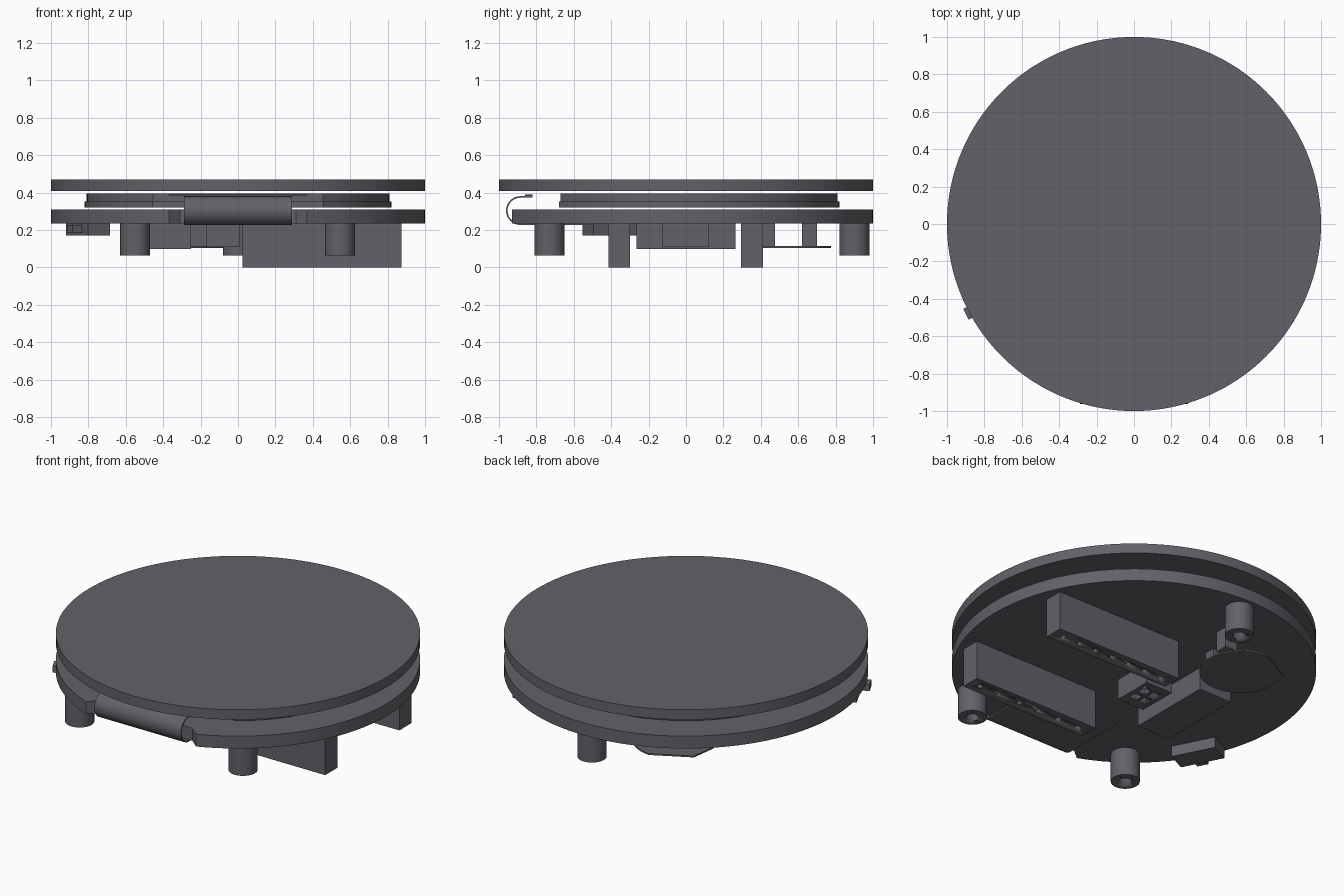
import bpy, bmesh, math
from mathutils import Matrix

cube = bpy.data.objects.get("Cube")
if cube:
    bpy.data.objects.remove(cube)

mat = bpy.data.materials.new("dark_grey")
mat.use_nodes = True
COLOUR = (0.125, 0.12, 0.138, 1)
mat.diffuse_color = COLOUR
mat.node_tree.nodes["Principled BSDF"].inputs["Base Color"].default_value = COLOUR


def finish(name, bm, smooth=True):
    bmesh.ops.recalc_face_normals(bm, faces=bm.faces)
    me = bpy.data.meshes.new(name)
    bm.to_mesh(me)
    bm.free()
    me.materials.append(mat)
    ob = bpy.data.objects.new(name, me)
    bpy.context.collection.objects.link(ob)
    bpy.ops.object.select_all(action='DESELECT')
    bpy.context.view_layer.objects.active = ob
    ob.select_set(True)
    if smooth:
        bpy.ops.object.shade_smooth_by_angle(angle=math.radians(30))
    return ob


def prism(name, points, z0, z1):
    """Extrude a flat outline between two heights."""
    bm = bmesh.new()
    face = bm.faces.new([bm.verts.new((x, y, z0)) for x, y in points])
    top = bmesh.ops.extrude_face_region(bm, geom=[face])["geom"]
    bmesh.ops.translate(bm, vec=(0, 0, z1 - z0),
                        verts=[v for v in top if isinstance(v, bmesh.types.BMVert)])
    return finish(name, bm)


def box(name, x0, x1, y0, y1, z0, z1):
    return prism(name, [(x0, y0), (x1, y0), (x1, y1), (x0, y1)], z0, z1)


def arc(r, a0, a1, n, cx=0, cy=0):
    angles = [math.radians(a0 + (a1 - a0) * i / n) for i in range(n + 1)]
    return [(cx + r * math.cos(a), cy + r * math.sin(a)) for a in angles]


def circle(r, n, cx=0, cy=0):
    return arc(r, 0, 360, n, cx, cy)[:-1]


def drill(ob, outlines, z0, z1):
    """Cut blind pockets of the given outlines, then drop the cutters."""
    for outline in outlines:
        cutter = prism("cutter", outline, z0, z1)
        cutter.hide_render = True
        mod = ob.modifiers.new("hole", 'BOOLEAN')
        mod.operation, mod.solver, mod.object = 'DIFFERENCE', 'EXACT', cutter
        bpy.context.view_layer.objects.active = ob
        bpy.ops.object.modifier_apply(modifier=mod.name)
        bpy.data.objects.remove(cutter)


BASE = 0.235  # underside of the circuit board

# Cover glass
prism("cover_glass", circle(1, 128), 0.41, 0.47)

# Display panel in two tiers, cut flat toward the front
for name, r, flat, z0, z1 in (("display_lower", 0.82, -0.68, 0.32, 0.352),
                              ("display_upper", 0.81, -0.67, 0.352, 0.395)):
    a = math.degrees(math.asin(flat / r))
    prism(name, arc(r, a, 180 - a, 96), z0, z1)

# Circuit board with a notch for the ribbon
a = -math.degrees(math.acos(0.37))
prism("circuit_board", arc(1, a, 180 - a, 128) + [(-0.31, -0.88), (0.31, -0.88)], BASE, 0.31)

# Ribbon cable: a thin strip folded round the board edge
T = 0.008
outer = arc(0.077, 270, 90, 24, -0.885, 0.304)
inner = arc(0.077 - T, 90, 270, 24, -0.885, 0.304)
path = ([(-0.49, outer[0][1])] + outer + [(-0.82, outer[-1][1])]
        + [(-0.82, inner[0][1])] + inner + [(-0.49, inner[-1][1])])
ribbon = prism("ribbon_cable", path, -0.29, 0.29)
# profile (y, z) and depth x
ribbon.data.transform(Matrix(((0, 0, 1, 0), (1, 0, 0, 0), (0, 1, 0, 0), (0, 0, 0, 1))))
box("ribbon_tab", -0.37, 0.37, -0.86, -0.82, 0.381, 0.39)

# Standoffs with screw holes
for name, x, y in (("standoff_front_right", -0.55, -0.73),
                   ("standoff_front_left", 0.545, -0.73),
                   ("standoff_back", 0, 0.9)):
    post = prism(name, circle(0.08, 40, x, y), 0.065, BASE)
    drill(post, [circle(0.036, 24, x, y)], 0, 0.18)

# Pin headers with socket holes
for name, y, count in (("header_front", -0.357, 6), ("header_back", 0.353, 7)):
    header = box(name, 0.025, 0.875, y - 0.058, y + 0.058, 0, BASE)
    drill(header, [circle(0.017, 12, 0.105 + 0.7 * i / (count - 1), y)
                   for i in range(count)], -0.05, 0.12)

# Four-way socket
socket = box("small_socket", -0.17, 0.01, -0.125, 0.12, 0.11, BASE)
drill(socket, [[(x - 0.025, y - 0.025), (x + 0.025, y - 0.025),
                (x + 0.025, y + 0.025), (x - 0.025, y + 0.025)]
               for x in (-0.115, -0.045) for y in (-0.04, 0.035)], 0.05, 0.18)

# Large component block
box("component_block", -0.47, -0.25, -0.265, 0.265, 0.10, BASE)

# Coin cell clip: round plate with two straight cuts, on legs
clip = arc(0.23, 190, 446, 48, -0.31, 0.547) + arc(0.235, 151, 151, 1, -0.31, 0.547)[:1]
prism("clip_plate", clip, 0.105, 0.114)
box("clip_leg_back", -0.15, -0.07, 0.62, 0.70, 0.112, BASE)
box("clip_leg_front", -0.25, -0.17, 0.41, 0.475, 0.112, BASE)

# Slide switch on the rim
turn = Matrix.Rotation(math.radians(207), 4, 'Z')
for name, r0, r1, t0, t1, z0, z1 in (
        ("switch_body", 0.835, 0.965, -0.13, 0.13, 0.17, BASE),
        ("switch_knob", 0.95, 1.02, -0.01, 0.055, 0.188, 0.228)):
    box(name, r0, r1, t0, t1, z0, z1).data.transform(turn)
